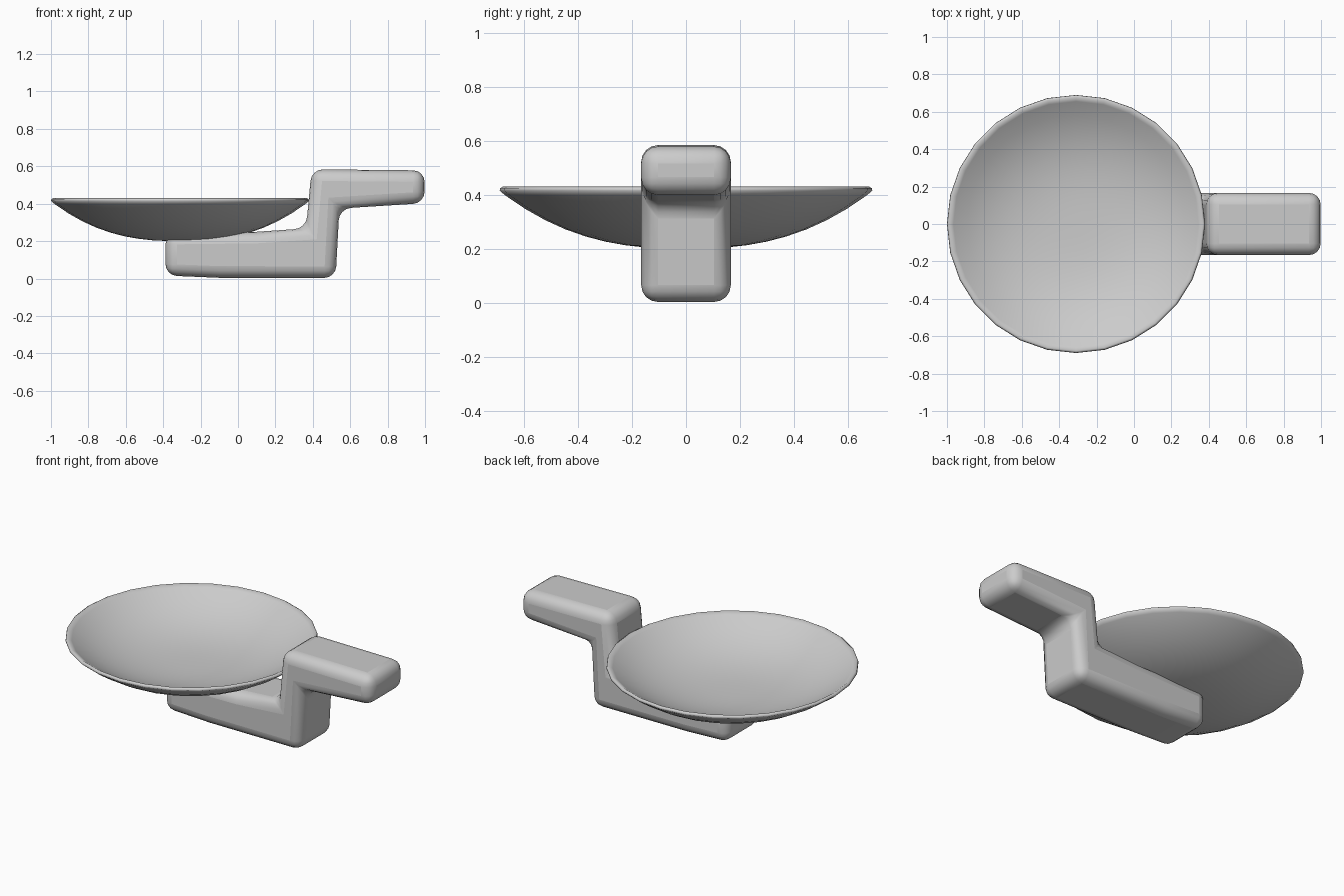
import bpy, bmesh
from math import pi, cos, sin, radians

if "Cube" in bpy.data.objects:
    bpy.data.objects.remove(bpy.data.objects["Cube"])


def finish(bm, name, angle):
    bmesh.ops.recalc_face_normals(bm, faces=bm.faces)
    mesh = bpy.data.meshes.new(name)
    bm.to_mesh(mesh)
    bm.free()
    obj = bpy.data.objects.new(name, mesh)
    bpy.context.collection.objects.link(obj)
    bpy.ops.object.select_all(action='DESELECT')
    obj.select_set(True)
    bpy.context.view_layer.objects.active = obj
    bpy.ops.object.shade_smooth_by_angle(angle=radians(angle))
    return obj


def lathe(name, profile, segments, center_x):
    """Revolve (radius, z) points; both ends close on the axis."""
    bm = bmesh.new()
    rings = []
    for r, z in profile:
        if r == 0:
            rings.append([bm.verts.new((center_x, 0, z))] * segments)
        else:
            rings.append([bm.verts.new((center_x + r * cos(2 * pi * i / segments),
                                        r * sin(2 * pi * i / segments), z))
                          for i in range(segments)])
    for a, b in zip(rings, rings[1:]):
        for i in range(segments):
            j = (i + 1) % segments
            bm.faces.new(list(dict.fromkeys((a[i], a[j], b[j], b[i]))))
    return finish(bm, name, 80)


def dish_curve(radius, low, high, power, steps=9):
    return [(radius * i / steps, low + (high - low) * (i / steps) ** power)
            for i in range(steps + 1)]


# Shallow bowl: outer curve, rounded rim, inner curve with a thicker floor
outer = dish_curve(0.67, 0.2, 0.398, 2.5)
inner = dish_curve(0.655, 0.258, 0.415, 2.8)
lathe("bowl", outer + [(0.69, 0.415), (0.688, 0.424), (0.678, 0.43)] + inner[::-1], 28, -0.31)

# Stepped handle: side profile extruded across y, then rounded
side = [(-0.388, 0.016), (-0.1, 0.004), (0.522, 0.003), (0.542, 0.374), (0.998, 0.403),
        (0.998, 0.578), (0.393, 0.584), (0.364, 0.268), (0.1, 0.25), (-0.388, 0.244)]
half_width = 0.166
bm = bmesh.new()
face = bm.faces.new([bm.verts.new((x, -half_width, z)) for x, z in side])
extruded = bmesh.ops.extrude_face_region(bm, geom=[face], use_keep_orig=True)
moved = [v for v in extruded["geom"] if isinstance(v, bmesh.types.BMVert)]
bmesh.ops.translate(bm, verts=moved, vec=(0, 2 * half_width, 0))
handle = finish(bm, "handle", 60)
bevel = handle.modifiers.new("rounding", 'BEVEL')
bevel.width = 0.062
bevel.segments = 4
bevel.limit_method = 'ANGLE'
bevel.angle_limit = radians(30)
